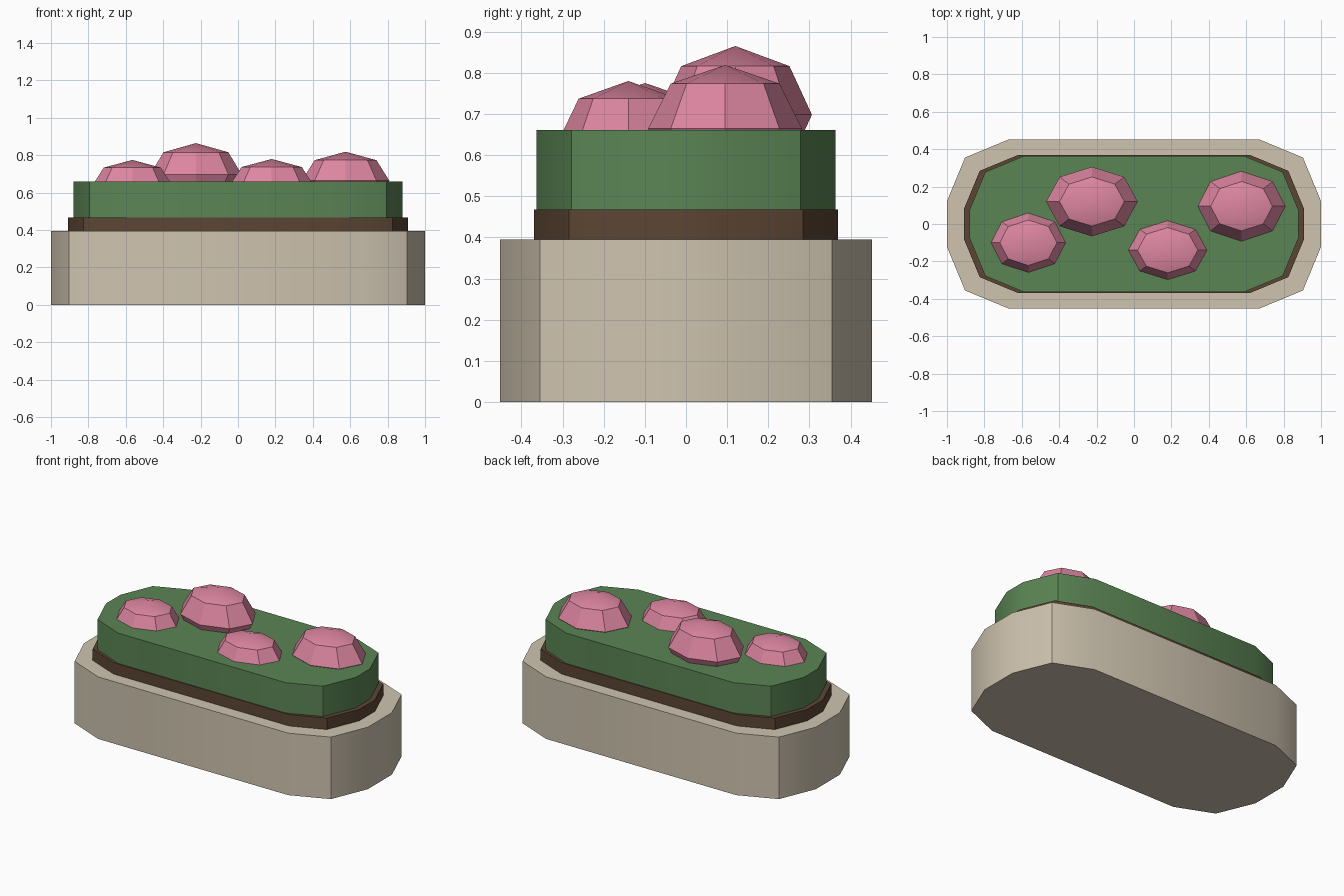
import bpy, bmesh, math
from mathutils import Matrix

if "Cube" in bpy.data.objects:
    bpy.data.objects.remove(bpy.data.objects["Cube"])


def material(name, rgb):
    m = bpy.data.materials.new(name)
    m.diffuse_color = (*rgb, 1)
    m.use_nodes = True
    m.node_tree.nodes["Principled BSDF"].inputs["Base Color"].default_value = m.diffuse_color
    return m


stone = material("stone", (0.62, 0.55, 0.43))
soil = material("soil", (0.105, 0.06, 0.034))
leaf = material("leaf green", (0.105, 0.235, 0.09))
pink = material("blossom pink", (0.73, 0.24, 0.36))


def finish(bm, name, mat):
    bmesh.ops.recalc_face_normals(bm, faces=bm.faces[:])
    mesh = bpy.data.meshes.new(name)
    bm.to_mesh(mesh)
    bm.free()
    obj = bpy.data.objects.new(name, mesh)
    bpy.context.collection.objects.link(obj)
    mesh.materials.append(mat)
    bpy.context.view_layer.objects.active = obj
    obj.select_set(True)
    bpy.ops.object.shade_smooth_by_angle(angle=math.radians(30))
    obj.select_set(False)


def rounded_slab(name, hx, hy, r, z0, z1, mat):
    """Box with its four upright corners rounded in two steps."""
    bm = bmesh.new()
    pts = []
    for sx, sy, start in ((1, 1, 0), (-1, 1, 90), (-1, -1, 180), (1, -1, 270)):
        for step in (0, 45, 90):
            a = math.radians(start + step)
            pts.append((sx * (hx - r) + r * math.cos(a),
                        sy * (hy - r) + r * math.sin(a), z0))
    base = bm.faces.new([bm.verts.new(p) for p in pts])
    ext = bmesh.ops.extrude_face_region(bm, geom=[base], use_keep_orig=True)
    for g in ext["geom"]:
        if isinstance(g, bmesh.types.BMVert):
            g.co.z = z1
    finish(bm, name, mat)


# Stacked planter body, soil layer and foliage
rounded_slab("planter_body", 1.0, 0.452, 0.33, 0, 0.395, stone)
rounded_slab("soil_layer", 0.91, 0.369, 0.29, 0.395, 0.468, soil)
rounded_slab("foliage", 0.88, 0.363, 0.29, 0.468, 0.661, leaf)

# Blossoms: centre, then radii
blossoms = [
    ((-0.565, -0.10, 0.635), (0.216, 0.172, 0.140)),
    ((-0.225, 0.12, 0.698), (0.245, 0.186, 0.167)),
    ((0.18, -0.14, 0.633), (0.228, 0.171, 0.147)),
    ((0.575, 0.095, 0.664), (0.234, 0.187, 0.155)),
]
for i, (centre, radii) in enumerate(blossoms, 1):
    bm = bmesh.new()
    bmesh.ops.create_uvsphere(
        bm, u_segments=8, v_segments=4, radius=1,
        matrix=Matrix.Translation(centre) @ Matrix.Diagonal((*radii, 1)))
    finish(bm, f"blossom_{i}", pink)
